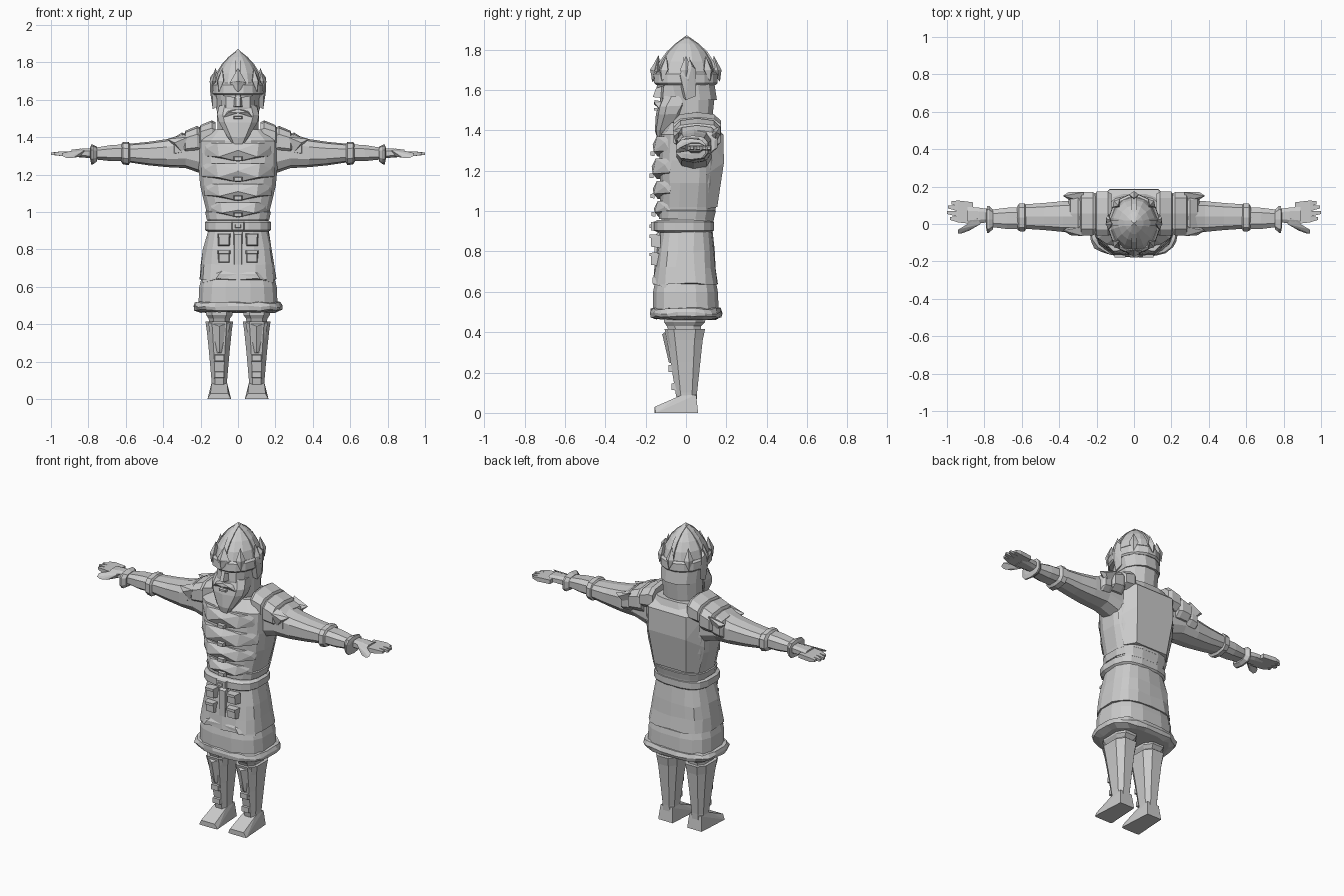
import bpy
import bmesh
import math
import random

random.seed(4)
default_cube = bpy.data.objects.get("Cube")
if default_cube:
    bpy.data.objects.remove(default_cube, do_unlink=True)

# One plain material for the whole figure
grey = bpy.data.materials.new("light_grey")
grey.use_nodes = True
grey.diffuse_color = (.6, .6, .6, 1)
grey.node_tree.nodes["Principled BSDF"].inputs["Base Color"].default_value = (.6, .6, .6, 1)

SIDES = (("left", 1), ("right", -1))


def finish(name, bm):
    bmesh.ops.recalc_face_normals(bm, faces=bm.faces)
    mesh = bpy.data.meshes.new(name)
    bm.to_mesh(mesh)
    bm.free()
    mesh.materials.append(grey)
    part = bpy.data.objects.new(name, mesh)
    bpy.context.collection.objects.link(part)
    return part


def signed_power(value, power):
    return math.copysign(abs(value) ** power, value)


def loft(name, rings, along="z", middle=0, sides=12, boxy=.7, side=1, jitter=0):
    """Skin rings of (position, half width, low edge, high edge)."""
    bm = bmesh.new()
    loops = []
    for position, half, low, high in rings:
        loop = []
        for i in range(sides):
            angle = math.tau * (i + .5) / sides
            u = middle + half * signed_power(math.cos(angle), boxy)
            v = (low + high) / 2 + (high - low) / 2 * signed_power(math.sin(angle), boxy)
            w = position + random.uniform(-jitter, jitter)
            u += random.uniform(-jitter, jitter)
            v += random.uniform(-jitter, jitter)
            co = (side * w, u, v) if along == "x" else (side * u, v, w)
            loop.append(bm.verts.new(co))
        loops.append(loop)
    for lower, upper in zip(loops, loops[1:]):
        for i in range(sides):
            j = (i + 1) % sides
            bm.faces.new((lower[i], lower[j], upper[j], upper[i]))
    bm.faces.new(loops[0])
    bm.faces.new(loops[-1])
    return finish(name, bm)


def hull(name, points, side=1):
    """Faceted convex solid around a few points."""
    bm = bmesh.new()
    for x, y, z in points:
        bm.verts.new((side * x, y, z))
    bmesh.ops.convex_hull(bm, input=bm.verts)
    bmesh.ops.dissolve_limit(bm, angle_limit=.02, verts=bm.verts, edges=bm.edges)
    return finish(name, bm)


def symmetric(points):
    return [(s * x, y, z) for x, y, z in points for s in (1, -1)]


def box(name, x, y, z, width, depth, height, side=1, bevel=.8):
    """Block whose front face is slightly smaller than its back."""
    points = []
    for i in (-1, 1):
        for j in (-1, 1):
            points.append((x + i * width / 2, y + depth / 2, z + j * height / 2))
            points.append((x + i * bevel * width / 2, y - depth / 2, z + j * bevel * height / 2))
    return hull(name, points, side)


# Torso, belt and layered skirt
loft("torso", [
    (.93, .16, -.12, .135),
    (1.02, .175, -.13, .15),
    (1.14, .205, -.13, .165),
    (1.25, .215, -.135, .175),
    (1.38, .22, -.125, .17),
    (1.44, .15, -.08, .15)], sides=16)
loft("waist_lip", [
    (.96, .17, -.135, .14),
    (1.0, .178, -.135, .15),
    (1.01, .165, -.12, .14)], sides=16)
loft("belt", [
    (.895, .165, -.145, .13),
    (.905, .18, -.16, .14),
    (.945, .18, -.16, .14),
    (.955, .165, -.145, .13)], sides=16)
loft("upper_skirt", [
    (.64, .207, -.168, .16),
    (.72, .198, -.155, .15),
    (.8, .185, -.145, .145),
    (.91, .16, -.13, .13)], sides=18, jitter=.005)
loft("lower_skirt", [
    (.49, .215, -.165, .165),
    (.6, .21, -.165, .16),
    (.68, .19, -.15, .145)], sides=16)
loft("fur_hem", [
    (.465, .2, -.15, .15),
    (.475, .235, -.175, .175),
    (.495, .243, -.18, .182),
    (.515, .232, -.172, .17),
    (.52, .2, -.15, .15)], sides=24, jitter=.006)

# Layered chest plates with a forward ridge
for name, low, high, half, front in (
        ("upper_breastplate", 1.27, 1.37, .185, -.165),
        ("middle_breastplate", 1.16, 1.26, .195, -.17),
        ("rib_plate", 1.06, 1.15, .18, -.165),
        ("belly_plate", .97, 1.05, .155, -.16)):
    for label, s in SIDES:
        hull(f"{label}_{name}", [
            (0, front, high - .04),
            (0, front + .025, low),
            (0, front + .03, high),
            (0, -.08, low),
            (0, -.08, high),
            (half * .55, front + .005, low + .025),
            (half * .6, front + .02, high),
            (half, -.08, low + .03),
            (half, -.07, high),
            (half * .9, -.105, high - .03)], s)
    box(name + "_stud", 0, front, low + .015, .05, .02, .025)

# Back plate with a raised flat panel
hull("back_plate", symmetric([
    (.21, .1, 1.39),
    (.2, .1, 1.18),
    (.16, .1, 1.01),
    (.13, .185, 1.38),
    (.13, .188, 1.24),
    (.11, .155, 1.02),
    (.12, .13, 1.43)]))

# Buckle, pouches and hanging strap
box("buckle_plate", 0, -.16, .925, .075, .025, .05)
box("buckle_boss", 0, -.17, .925, .035, .02, .022)
box("front_strap", 0, -.142, .8, .05, .03, .2)
for label, s in SIDES:
    for row, z in (("upper", .85), ("lower", .76)):
        box(f"{label}_{row}_pouch", .075, -.15, z, .065, .045, .065, s)
        box(f"{label}_{row}_pouch_flap", .075, -.16, z + .025, .07, .04, .02, s)
    hull(f"{label}_skirt_fold", [
        (0, -.16, .67), (.02, -.12, .74), (.19, -.1, .62),
        (.12, -.165, .64), (.1, -.165, .67), (.19, -.08, .68)], s)

# Legs with flared greaves and wedge boots
for label, s in SIDES:
    loft(f"{label}_thigh", [
        (.38, .055, -.08, .075),
        (.43, .06, -.1, .08),
        (.45, .075, -.115, .1),
        (.52, .08, -.12, .11)], middle=.1, sides=8, side=s)
    loft(f"{label}_greave", [
        (.05, .042, -.045, .055),
        (.1, .044, -.055, .058),
        (.25, .058, -.08, .075),
        (.36, .07, -.1, .088),
        (.415, .078, -.112, .1)], middle=.1, sides=8, side=s)
    hull(f"{label}_shin_ridge", [
        (.1, -.118, .39), (.16, -.09, .41), (.04, -.09, .41),
        (.1, -.085, .25), (.13, -.06, .24), (.07, -.06, .24)], s)
    for row, z, y in (("upper", .22, -.07), ("lower", .13, -.055)):
        box(f"{label}_{row}_shin_buckle", .1, y, z, .06, .035, .04, s)
    hull(f"{label}_boot", [
        (x, y, z) for y, z in (
            (-.155, 0), (-.155, .03), (-.06, .06), (-.03, .085), (.05, .09), (.06, 0))
        for x in (.1 - .05 - z * -.1, .15 - z * .1)] + [(.037, -.15, 0), (.163, -.15, 0)], s)

# Arms, shoulder guards and hands
for label, s in SIDES:
    loft(f"{label}_upper_arm", [
        (.18, .09, 1.2, 1.42),
        (.28, .09, 1.235, 1.42),
        (.38, .085, 1.24, 1.39),
        (.48, .075, 1.25, 1.375),
        (.58, .068, 1.265, 1.365)], "x", .04, 10, side=s)
    loft(f"{label}_elbow_cuff", [
        (.575, .06, 1.27, 1.36),
        (.585, .078, 1.25, 1.375),
        (.615, .076, 1.255, 1.375),
        (.625, .06, 1.27, 1.36)], "x", .035, 10, side=s)
    loft(f"{label}_forearm", [
        (.6, .062, 1.27, 1.365),
        (.68, .06, 1.27, 1.36),
        (.77, .048, 1.28, 1.345)], "x", .03, 8, side=s)
    loft(f"{label}_wrist_cuff", [
        (.755, .055, 1.27, 1.35),
        (.775, .075, 1.255, 1.36),
        (.785, .075, 1.255, 1.36),
        (.79, .05, 1.28, 1.345)], "x", .025, 10, side=s)
    # Three overlapping shoulder layers
    for name, start, end, half, low, high in (
            ("inner", .12, .21, .122, 1.34, 1.49),
            ("middle", .2, .29, .12, 1.3, 1.46),
            ("outer", .28, .35, .105, 1.28, 1.425)):
        loft(f"{label}_{name}_shoulder_guard", [
            (start, half * .9, low, high - .01),
            (start + .02, half, low, high),
            (end - .01, half, low, high - .025),
            (end, half * .85, low, high - .05)], "x", .055, 10, side=s)
    for name, y in (("front", -.045), ("back", .14)):
        hull(f"{label}_{name}_shoulder_flap", [
            (.27, y - .02, 1.4), (.27, y + .03, 1.42), (.38, y + .01, 1.39),
            (.35, y + .03, 1.38), (.3, y, 1.32), (.34, y - .015, 1.37)], s)
    # Palm, four fingers and thumb
    loft(f"{label}_palm", [
        (.77, .035, 1.285, 1.34),
        (.83, .045, 1.29, 1.34),
        (.89, .05, 1.295, 1.335)], "x", .045, 8, side=s)
    for finger, y, reach in (
            ("index", .015, .985), ("middle", .045, 1), ("ring", .075, .995), ("little", .1, .975)):
        hull(f"{label}_{finger}_finger", [
            (x, y + offset + (x - .86) * .12, z)
            for x, size in ((.86, .016), (.94, .016), (reach, .008))
            for offset in (-size, size)
            for z in (1.312 - size * .8, 1.312 + size * .8)], s)
    hull(f"{label}_thumb", [
        (.82, .03, 1.3), (.82, .0, 1.33), (.84, .03, 1.34), (.88, -.035, 1.29),
        (.89, -.005, 1.32), (.94, -.05, 1.3), (.94, -.03, 1.315), (.92, -.05, 1.29)], s)

# Face and beard
loft("neck", [
    (1.38, .1, -.08, .12),
    (1.5, .09, -.08, .1)], sides=10)
loft("face", [
    (1.45, .08, -.12, .08),
    (1.56, .095, -.13, .08),
    (1.66, .095, -.12, .08)], sides=10)
loft("beard", [
    (1.365, .03, -.145, -.1),
    (1.4, .06, -.155, -.06),
    (1.48, .105, -.15, 0),
    (1.52, .115, -.14, .02),
    (1.57, .105, -.115, .03)], sides=10, jitter=.003)
hull("nose", symmetric([
    (.025, -.12, 1.56), (.012, -.165, 1.565), (.01, -.14, 1.63), (.02, -.11, 1.63)]))
box("lower_lip", 0, -.148, 1.505, .05, .02, .015)
for label, s in SIDES:
    hull(f"{label}_moustache", [
        (0, -.155, 1.55), (0, -.16, 1.53), (0, -.12, 1.54),
        (.05, -.155, 1.535), (.08, -.13, 1.505), (.06, -.1, 1.54)], s)
    hull(f"{label}_brow", [
        (.01, -.145, 1.61), (.02, -.14, 1.635), (.085, -.11, 1.64),
        (.08, -.11, 1.62), (.05, -.09, 1.63)], s)

# Helmet with layered neck guard
loft("lower_neck_guard", [
    (1.43, .112, -.07, .13),
    (1.56, .118, -.09, .145)], boxy=.9)
loft("upper_neck_guard", [
    (1.55, .12, -.09, .157),
    (1.63, .125, -.1, .145)], boxy=.9)
loft("helmet_band", [
    (1.625, .13, -.15, .15),
    (1.635, .138, -.162, .16),
    (1.68, .136, -.158, .158),
    (1.69, .125, -.145, .145)], sides=16, boxy=.95)
dome = [
    (1.67, .13, -.15, .15),
    (1.74, .113, -.125, .13),
    (1.79, .083, -.09, .1),
    (1.83, .048, -.05, .06),
    (1.86, .012, -.01, .015)]
loft("helmet_dome", dome, sides=14, boxy=1)
hull("helmet_long_ridge", [
    (x, edge * 1.06, z) for z, half, front, back in dome for edge in (front, back)
    for x in (-.014, .014)] + [(0, .003, 1.872)])
hull("helmet_cross_ridge", [
    (edge * 1.05, y, z) for z, half, front, back in dome for edge in (-half, half)
    for y in (-.012, .018)])

# Pointed ornaments around the band
for i in range(8):
    angle = math.tau * i / 8 - math.pi / 2
    size = 1.3 if i == 0 else 1

    def around(offset, radius, z):
        turn = angle + offset * size
        return (.138 * radius * math.cos(turn), .16 * radius * math.sin(turn), z)

    hull(f"helmet_ornament_{i + 1}", [
        around(0, 1.05, 1.64), around(0, .86, 1.77), around(0, 1.1, 1.7),
        around(.19, 1, 1.7), around(-.19, 1, 1.7), around(0, .75, 1.7)])
hull("brow_ornament", symmetric([
    (.045, -.145, 1.69), (0, -.178, 1.7), (0, -.165, 1.64), (0, -.135, 1.77), (0, -.12, 1.69)]))
for label, s in SIDES:
    hull(f"{label}_ear_guard", [
        (.1, -.02, 1.57), (.135, .0, 1.55), (.13, .05, 1.57), (.15, .01, 1.65),
        (.15, .03, 1.72), (.14, .05, 1.7), (.14, -.03, 1.68), (.125, .02, 1.75)], s)
